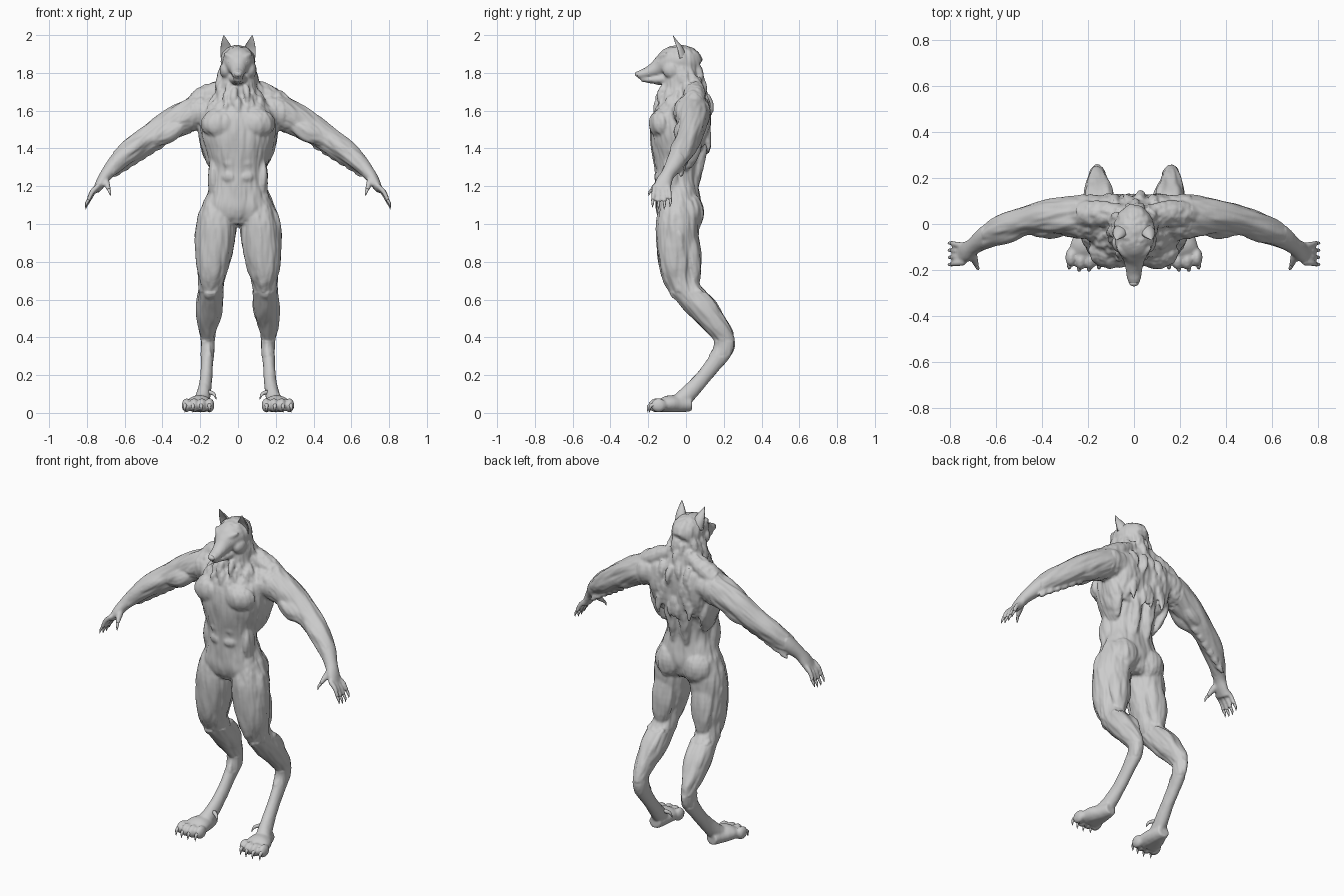
import bpy, bmesh, math, random
from mathutils import Vector, Matrix, noise

random.seed(4)
X, Y = Vector((1, 0, 0)), Vector((0, 1, 0))


def spline(pts, sub):
    """Catmull-Rom through (x, y, z, ra, rb) tuples."""
    out = []
    for i in range(len(pts) - 1):
        q = [pts[max(i - 1, 0)], pts[i], pts[i + 1], pts[min(i + 2, len(pts) - 1)]]
        for k in range(sub):
            t = k / sub
            out.append([.5 * (2 * b + (c - a) * t + (2 * a - 5 * b + 4 * c - d) * t * t
                              + (3 * b - a - 3 * c + d) * t ** 3) for a, b, c, d in zip(*q)])
    return out + [list(pts[-1])]


def loft(bm, pts, side=X, mirror=True, seg=20, sub=4, cup=1, square=1):
    rows = spline(pts, sub)
    cs = [Vector(r[:3]) for r in rows]
    for s in (1, -1) if mirror else (1,):
        rings = []
        for i, r in enumerate(rows):
            t = (cs[min(i + 1, len(cs) - 1)] - cs[max(i - 1, 0)]).normalized()
            a = (side - t * side.dot(t)).normalized()
            b = t.cross(a)
            ring = []
            for k in range(seg):
                w = 2 * math.pi * k / seg
                u, v = (math.copysign(abs(f) ** square, f) for f in (math.cos(w), math.sin(w)))
                p = cs[i] + a * u * max(r[3], .001) + b * v * max(r[4], .001) * (cup if v < 0 else 1)
                ring.append(bm.verts.new((p.x * s, p.y, p.z)))
            rings.append(ring)
        for r0, r1 in zip(rings, rings[1:]):
            for k in range(seg):
                n = (k + 1) % seg
                bm.faces.new((r0[k], r0[n], r1[n], r1[k]))
        bm.faces.new(rings[0][::-1])
        bm.faces.new(rings[-1])


def muscle(bm, a, b, ra, rb, side=X, mirror=True):
    a, b = Vector(a), Vector(b)
    pts = [(*a.lerp(b, t), ra * f, rb * f) for t, f in ((0, .1), (.12, .6), (.5, 1), (.88, .6), (1, .1))]
    loft(bm, pts, side, mirror, 14)


def spike(bm, a, m, b, r, mirror=True, side=X):
    loft(bm, [(*a, r, r), (*m, r * .75, r * .75), (*b, .001, .001)], side, mirror, 8, 3)


def blob(bm, c, r):
    for s in (1, -1):
        mat = Matrix.Translation((c[0] * s, c[1], c[2])) @ Matrix.Diagonal((*r, 1))
        bmesh.ops.create_uvsphere(bm, u_segments=20, v_segments=12, radius=1, matrix=mat)


def finish(name, bm):
    bmesh.ops.recalc_face_normals(bm, faces=bm.faces[:])
    me = bpy.data.meshes.new(name)
    bm.to_mesh(me)
    bm.free()
    me.polygons.foreach_set("use_smooth", [True] * len(me.polygons))
    ob = bpy.data.objects.new(name, me)
    bpy.context.collection.objects.link(ob)
    return ob


body = bmesh.new()
# torso and neck
loft(body, [(0, -.045, .99, .10, .08), (0, -.04, 1.03, .17, .105), (0, -.04, 1.09, .19, .12),
            (0, -.045, 1.16, .165, .115), (0, -.05, 1.23, .143, .11), (0, -.05, 1.30, .142, .115),
            (0, -.05, 1.38, .17, .13), (0, -.045, 1.46, .195, .145), (0, -.03, 1.54, .20, .15),
            (0, -.01, 1.62, .175, .135), (0, -.01, 1.69, .122, .115), (0, -.02, 1.76, .098, .10),
            (0, -.015, 1.83, .088, .08), (0, -.01, 1.88, .07, .06)], mirror=False, seg=32, square=.9)
# chest, back and belly muscles
blob(body, (.095, -.125, 1.53), (.10, .07, .08))
muscle(body, (.03, .05, 1.76), (.32, .04, 1.59), .06, .055, Y)
muscle(body, (.13, .09, 1.68), (.10, .055, 1.38), .075, .055)
muscle(body, (.05, .12, 1.62), (.04, .04, 1.15), .035, .03)
muscle(body, (.20, .01, 1.56), (.13, -.01, 1.28), .035, .085)
muscle(body, (.13, -.09, 1.36), (.13, -.08, 1.12), .03, .05)
for z in (1.40, 1.325, 1.25):
    blob(body, (.045, -.135, z), (.042, .034, .036))
blob(body, (.04, -.11, 1.13), (.06, .045, .09))
blob(body, (.09, .01, 1.06), (.095, .085, .105))
# digitigrade legs
loft(body, [(.10, -.04, 1.12, .08, .09), (.115, -.045, 1.0, .105, .112), (.125, -.05, .88, .102, .105),
            (.135, -.05, .78, .088, .092), (.14, -.03, .70, .068, .08), (.145, .02, .625, .066, .075),
            (.15, .09, .55, .07, .075), (.16, .155, .47, .055, .065), (.16, .20, .40, .04, .055),
            (.16, .195, .33, .036, .052), (.165, .14, .25, .032, .042), (.17, .075, .17, .033, .04),
            (.183, .005, .095, .038, .045), (.195, -.04, .06, .045, .04)], seg=24)
muscle(body, (.19, -.06, 1.08), (.17, -.05, .68), .05, .07)
muscle(body, (.09, -.09, 1.0), (.105, -.06, .66), .05, .055)
muscle(body, (.12, .02, 1.02), (.14, .05, .66), .07, .045)
blob(body, (.145, -.035, .655), (.05, .055, .06))
muscle(body, (.19, .04, .66), (.165, .20, .42), .04, .055)
muscle(body, (.10, .05, .66), (.145, .20, .42), .036, .055)
muscle(body, (.15, .20, .50), (.16, .23, .31), .026, .035)
# paws
loft(body, [(.19, .03, .045, .035, .035), (.195, -.03, .045, .052, .043), (.205, -.09, .047, .07, .046),
            (.21, -.14, .035, .072, .033)], seg=24)
for i in range(4):
    blob(body, (.15 + .041 * i, -.145 - .012 * (i in (1, 2)), .04), (.025, .042, .037))
# arms
loft(body, [(.10, .02, 1.58, .09, .09), (.20, .03, 1.59, .10, .092), (.30, .035, 1.555, .085, .085),
            (.40, .03, 1.50, .068, .076), (.49, .01, 1.44, .062, .066), (.57, -.02, 1.385, .06, .06),
            (.64, -.055, 1.325, .05, .048), (.695, -.095, 1.265, .037, .034),
            (.725, -.118, 1.22, .044, .028), (.752, -.13, 1.175, .045, .018)], Y, seg=24)
muscle(body, (.16, .03, 1.62), (.38, .03, 1.51), .09, .07, Y)
muscle(body, (.27, -.01, 1.54), (.47, -.02, 1.43), .05, .055, Y)
muscle(body, (.27, .07, 1.54), (.48, .045, 1.44), .04, .06, Y)
muscle(body, (.44, .0, 1.49), (.66, -.07, 1.32), .05, .035, Y)
# fingers and thumb
claws = bmesh.new()
for i in range(4):
    y0, y1, long = -.094 - .024 * i, -.083 - .031 * i, (.012, 0, 0, .01)[i]
    loft(body, [(.735, y0, 1.205, .014, .014), (.772, (y0 + y1) / 2, 1.16 + long, .0125, .0135),
                (.793, y1, 1.113 + long, .010, .010)], Y, seg=10)
    spike(claws, (.791, y1, 1.118 + long), (.803, y1, 1.098 + long), (.806, y1 - .002, 1.078 + long), .0085, side=Y)
loft(body, [(.705, -.12, 1.24, .02, .022), (.692, -.158, 1.205, .016, .017), (.684, -.182, 1.18, .011, .011)], X, seg=10)
spike(claws, (.685, -.18, 1.183), (.678, -.193, 1.167), (.676, -.198, 1.148), .009)
# toe claws and dew claws
for i in range(4):
    x, y = .15 + .043 * i, -.175 - .01 * (i in (1, 2))
    spike(claws, (x, y + .01, .045), (x + .002, y - .013, .035), (x + .003, y - .018, .002), .012)
spike(claws, (.155, -.01, .11), (.128, -.025, .10), (.115, -.035, .07), .012)
# skull, muzzle and jaw
loft(body, [(0, .055, 1.82, .05, .06), (0, .02, 1.84, .08, .085), (0, -.03, 1.86, .09, .088),
            (0, -.08, 1.86, .084, .078), (0, -.12, 1.842, .068, .06), (0, -.155, 1.822, .047, .045),
            (0, -.20, 1.803, .036, .03), (0, -.24, 1.792, .030, .023), (0, -.262, 1.788, .02, .015)],
     mirror=False, seg=24)
loft(body, [(0, -.06, 1.785, .065, .05), (0, -.12, 1.768, .048, .032), (0, -.18, 1.764, .032, .02),
            (0, -.238, 1.765, .02, .011)], mirror=False)
muscle(body, (.012, -.155, 1.868), (.075, -.10, 1.905), .016, .016)
blob(body, (.062, -.075, 1.815), (.035, .05, .045))
# fur tufts: ruff, mane down the back, thigh and elbow fringes
for row in range(4):
    for k in range(14):
        w = 2 * math.pi * (k + random.random() * .8) / 14
        z = 1.82 - .055 * row + random.uniform(-.02, .02)
        r = .075 + .014 * row
        cx, cy, g = math.cos(w) * r, math.sin(w) * r - .012, random.uniform(1.2, 1.35)
        if cy < -.03 and z > 1.76:
            continue
        spike(body, (cx, cy, z), (cx * g, cy * g, z - .045), (cx * g * 1.03, cy * g, z - .11), .022, False)
for k in range(14):
    x, z = random.uniform(0, .12), random.uniform(1.48, 1.70)
    spike(body, (x, .085, z), (x * .95, .115, z - .05), (x * .9, .115, z - .12), .024)
for k in range(8):
    z = .98 - .04 * k
    spike(body, (.195 - .003 * k, -.05, z), (.217 - .003 * k, -.03, z - .04), (.222 - .003 * k, -.02, z - .09), .02)
for k in range(6):
    t = k / 5
    p = Vector((.40, .02, 1.46)).lerp(Vector((.62, -.03, 1.32)), t)
    spike(body, p, p + Vector((.015, .01, -.05)), p + Vector((.06, .0, -.075)), .02, side=Y)

# fuse the body into one skin
raw = finish("body_parts", body)
mod = raw.modifiers.new("fuse", "REMESH")
mod.mode, mod.voxel_size = "VOXEL", .0075
mod = raw.modifiers.new("soften", "SMOOTH")
mod.factor, mod.iterations = .5, 3
skin = bpy.data.meshes.new_from_object(raw.evaluated_get(bpy.context.evaluated_depsgraph_get()))
bpy.data.objects.remove(raw)

# carve fur strands that run along the limbs
trunk, shin = Vector((0, .1, -1)).normalized(), Vector((0, .6, -.8))
moves = []
for v in skin.vertices:
    p = v.co
    flow = trunk
    if abs(p.x) > .25 and p.z > .9:
        flow = Vector((math.copysign(.78, p.x), -.2, -.6)).normalized()
    elif .38 < p.z < .64:
        flow = shin
    q = (p - flow * p.dot(flow) * .82) * 30
    amp = .0065
    if abs(p.x) > .66 or p.z < .3 or (p.z > 1.75 and p.y < -.09):
        amp = .001
    moves.append(v.normal * amp * (noise.noise(q) + .5 * noise.noise(q * 2.1)))
for v, m in zip(skin.vertices, moves):
    v.co += m
    v.co.z = max(v.co.z, .004)
skin.polygons.foreach_set("use_smooth", [True] * len(skin.polygons))
skin.name = "body"
bpy.context.collection.objects.link(bpy.data.objects.new("body", skin))
finish("claws", claws)

# cupped ears
ears = bmesh.new()
loft(ears, [(.055, -.035, 1.88, .036, .04), (.062, -.045, 1.925, .032, .03), (.07, -.06, 1.965, .018, .015),
            (.076, -.07, 2.0, .001, .001)], cup=-.25, seg=16)
finish("ears", ears)
# eyes and nose
eyes = bmesh.new()
blob(eyes, (.04, -.142, 1.857), (.013, .012, .009))
finish("eyes", eyes)
nose = bmesh.new()
bmesh.ops.create_uvsphere(nose, u_segments=16, v_segments=10, radius=1,
                          matrix=Matrix.Translation((0, -.257, 1.793)) @ Matrix.Diagonal((.021, .014, .014, 1)))
finish("nose", nose)
